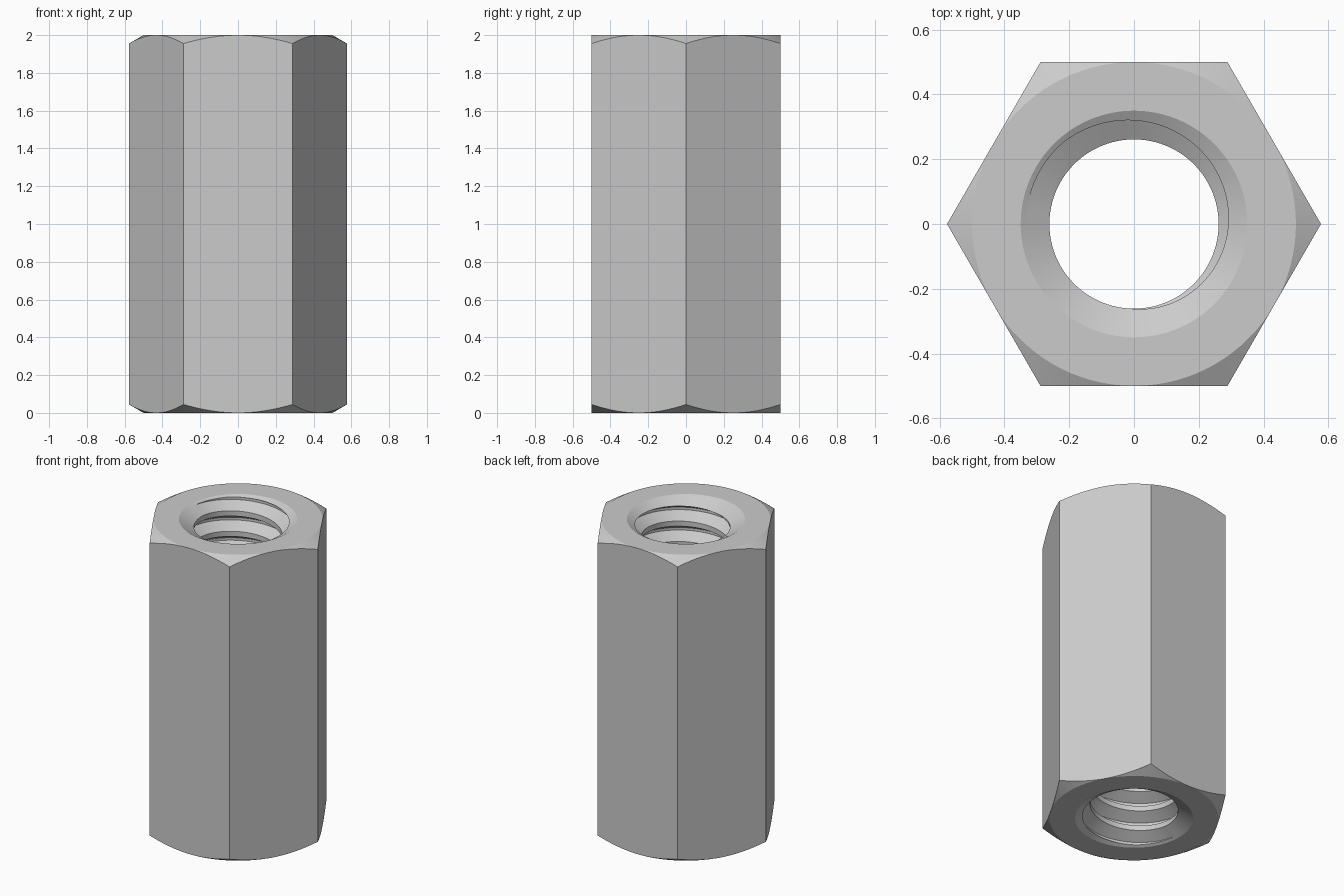
import bpy, bmesh, math

if "Cube" in bpy.data.objects:
    bpy.data.objects.remove(bpy.data.objects["Cube"])

H = 2.0                      # height
FLAT = 0.5                   # half the width across flats
RIM = 0.35                   # countersink radius at the end faces
MINOR = 0.2613               # thread crest radius
PITCH = H / 15
SLOPE = math.tan(math.radians(30))
MAJOR = MINOR + 0.3125 * PITCH / SLOPE
SINK = (RIM - MINOR) * SLOPE
COLS = 96
TURNS = range(-2, 17)


def thread_radius(z, t):
    """Radius of a right-hand 60 degree internal thread."""
    u = (z / PITCH - t) % 1.0 - 0.5
    r = MINOR + (0.375 - abs(u)) * PITCH / SLOPE
    return min(MAJOR, max(MINOR, r))


def sink_depth(t, top):
    """Depth below an end face where the countersink meets the thread."""
    steps = 500
    for i in range(steps):
        d = SINK * i / steps
        z = H - d if top else d
        if thread_radius(z, t) >= RIM - d / SLOPE:
            return d
    return SINK


def section(t):
    """Closed (radius, height) outline of the nut at turn fraction t."""
    a = math.radians((t * 360) % 60 - 30)
    corner = FLAT / math.cos(a)
    drop = (corner - FLAT) * SLOPE
    low, high = sink_depth(t, False), sink_depth(t, True)
    pts = [(RIM, 0)]
    for k in TURNS:
        for off in (-0.375, -0.0625, 0.0625, 0.375):
            z = PITCH * (k + 0.5 + t + off)
            if z <= low:
                pts.append((RIM - low / SLOPE, low))
            elif z >= H - high:
                pts.append((RIM - high / SLOPE, H - high))
            else:
                pts.append((MAJOR if abs(off) < 0.1 else MINOR, z))
    pts += [(RIM, H), (FLAT, H), (corner, H - drop), (corner, drop), (FLAT, 0)]
    return pts


# Sweep the changing outline around the axis, then weld the seam
bm = bmesh.new()
rings = []
for j in range(COLS + 1):
    t = j / COLS
    c, s = math.cos(t * math.tau), math.sin(t * math.tau)
    rings.append([bm.verts.new((r * c, r * s, z)) for r, z in section(t)])
for a, b in zip(rings, rings[1:]):
    n = len(a)
    for i in range(n):
        k = (i + 1) % n
        bm.faces.new((a[i], a[k], b[k], b[i]))
bmesh.ops.remove_doubles(bm, verts=bm.verts, dist=1e-5)
bmesh.ops.dissolve_degenerate(bm, edges=bm.edges, dist=1e-5)
bmesh.ops.recalc_face_normals(bm, faces=bm.faces)

mesh = bpy.data.meshes.new("coupling_nut")
bm.to_mesh(mesh)
bm.free()
nut = bpy.data.objects.new("coupling_nut", mesh)
bpy.context.collection.objects.link(nut)

# Smooth the round surfaces, keep hex, chamfer and thread edges crisp
bpy.context.view_layer.objects.active = nut
nut.select_set(True)
bpy.ops.object.shade_smooth_by_angle(angle=math.radians(25))
